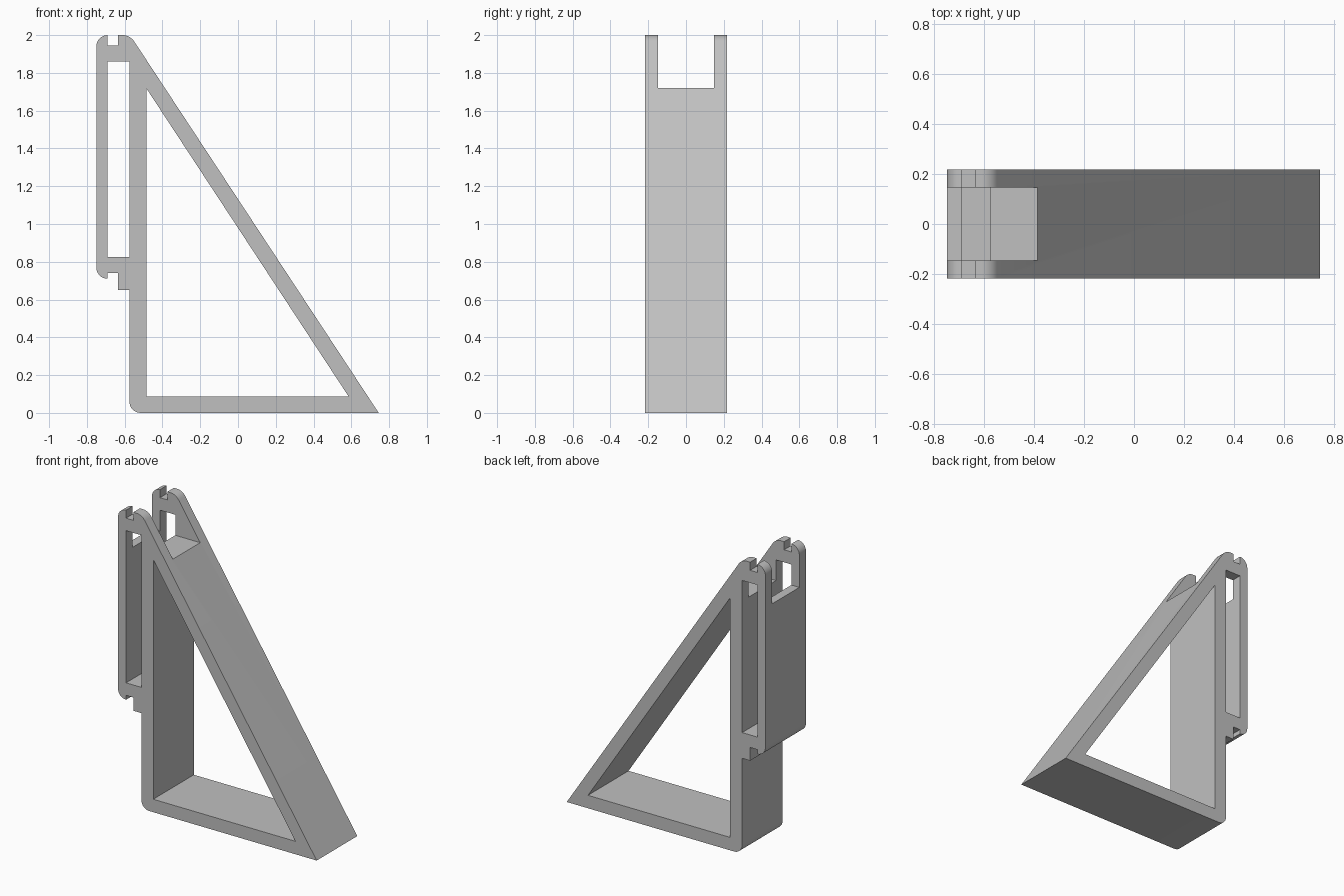
import bpy, bmesh, math

if "Cube" in bpy.data.objects:
    bpy.data.objects.remove(bpy.data.objects["Cube"], do_unlink=True)

HALF_DEPTH = 0.218

grey = bpy.data.materials.new("light_grey")
grey.use_nodes = True
colour = (0.53, 0.53, 0.53, 1)
grey.diffuse_color = colour
grey.node_tree.nodes["Principled BSDF"].inputs["Base Color"].default_value = colour


def arc(cx, cz, r, start, end, steps=8):
    """Points on an arc, angles in degrees."""
    angles = [math.radians(start + (end - start) * i / steps) for i in range(steps + 1)]
    return [(cx + r * math.cos(a), cz + r * math.sin(a)) for a in angles]


def prism(name, profile, half):
    """Extrude an x-z profile along y, from -half to half."""
    bm = bmesh.new()
    face = bm.faces.new([bm.verts.new((x, -half, z)) for x, z in profile])
    moved = bmesh.ops.extrude_face_region(bm, geom=[face])["geom"]
    verts = [v for v in moved if isinstance(v, bmesh.types.BMVert)]
    bmesh.ops.translate(bm, verts=verts, vec=(0, 2 * half, 0))
    bmesh.ops.recalc_face_normals(bm, faces=bm.faces)
    mesh = bpy.data.meshes.new(name)
    bm.to_mesh(mesh)
    bm.free()
    mesh.materials.append(grey)
    obj = bpy.data.objects.new(name, mesh)
    bpy.context.collection.objects.link(obj)
    return obj


def rect(x0, x1, z0, z1):
    return [(x0, z0), (x1, z0), (x1, z1), (x0, z1)]


# Outer silhouette: base, sloped brace, rounded top, rear clip plate
slope = math.degrees(math.atan2(1.135, 1.72))   # direction of the brace normal
normal = 90 - slope
outline = [(0.745, 0)]
outline += arc(-0.612, 1.925, 0.075, 90 - normal, 90)
outline += rect(-0.635, -0.69, 2.0, 1.945)[:1] + [(-0.635, 1.945), (-0.69, 1.945)]
outline += arc(-0.69, 1.94, 0.06, 90, 180)
outline += arc(-0.69, 0.77, 0.06, 180, 270)
outline += [(-0.69, 0.74), (-0.635, 0.74), (-0.635, 0.65), (-0.575, 0.65)]
outline += arc(-0.515, 0.06, 0.06, 180, 270)
bracket = prism("bracket_frame", outline, HALF_DEPTH)

# Openings: triangular window, long rear slot, gap between the top lugs
cutters = [
    prism("window_cutter", [(-0.485, 0.088), (0.585, 0.088), (-0.485, 1.718)], 0.5),
    prism("slot_cutter", rect(-0.69, -0.575, 0.825, 1.86), 0.5),
    prism("top_gap_cutter", rect(-1, 0, 1.72, 2.2), 0.147),
]
bpy.context.view_layer.objects.active = bracket
for cutter in cutters:
    cutter.hide_render = True
    mod = bracket.modifiers.new(cutter.name, "BOOLEAN")
    mod.operation = "DIFFERENCE"
    mod.solver = "EXACT"
    mod.object = cutter
    bpy.ops.object.modifier_apply(modifier=mod.name)
    bpy.data.objects.remove(cutter, do_unlink=True)

# Smooth rounded corners, keep straight edges crisp
bpy.ops.object.select_all(action="DESELECT")
bracket.select_set(True)
bpy.ops.object.shade_smooth_by_angle(angle=math.radians(30))
